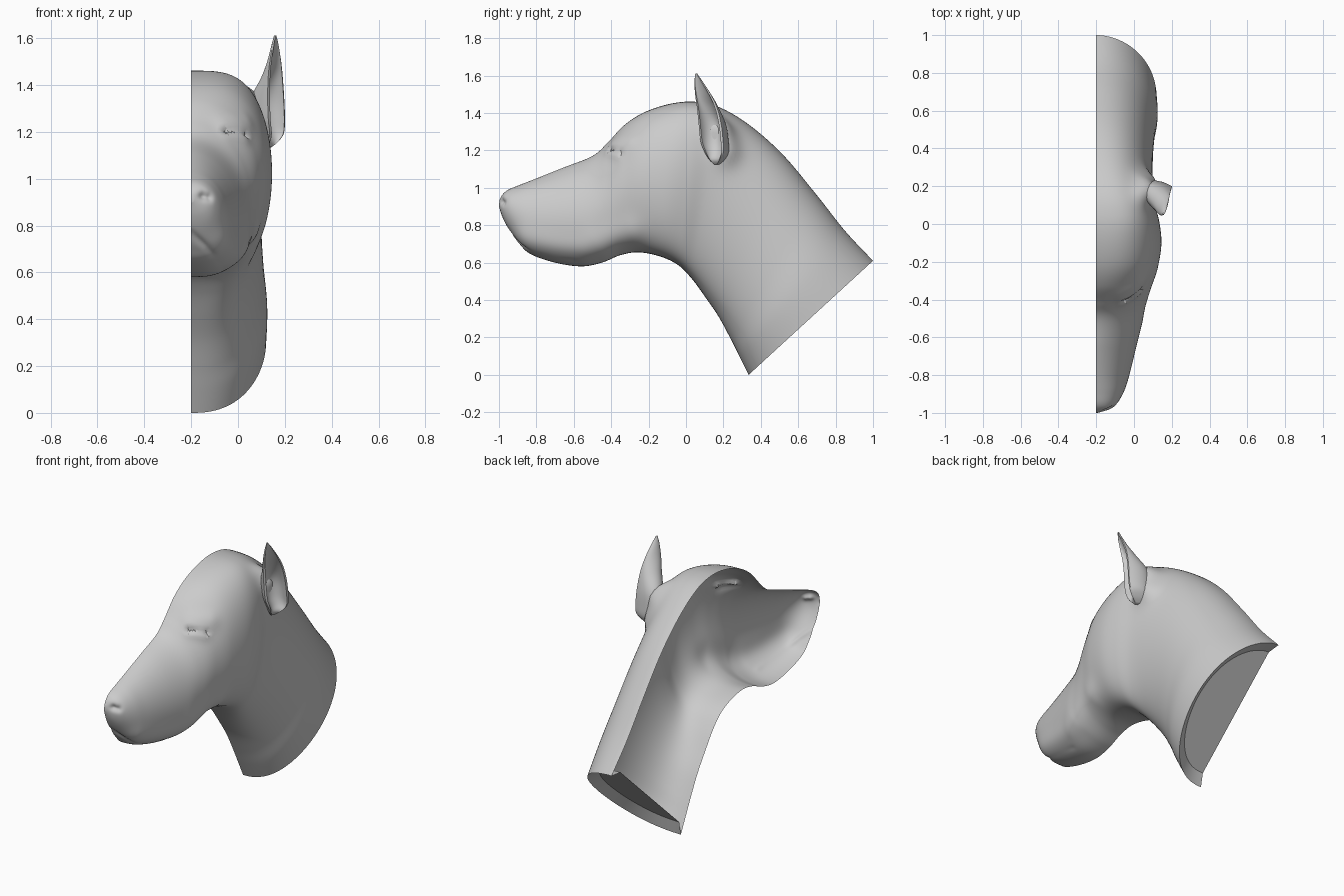
import bpy, bmesh, math
from mathutils import Vector

if "Cube" in bpy.data.objects:
    bpy.data.objects.remove(bpy.data.objects["Cube"])

MID = -0.2  # open symmetry plane of the half head


def catmull(rows, steps):
    """Smoothly interpolate rows of numbers."""
    r = [rows[0]] + rows + [rows[-1]]
    out = []
    for i in range(1, len(r) - 2):
        for s in range(steps):
            t = s / steps
            out.append([0.5 * (2 * b + (c - a) * t + (2 * a - 5 * b + 4 * c - d) * t * t
                               + (3 * b - a - 3 * c + d) * t ** 3)
                        for a, b, c, d in zip(r[i - 1], r[i], r[i + 1], r[i + 2])])
    return out + [list(rows[-1])]


def loft(bm, rings, closed):
    vs = [[bm.verts.new(p) for p in ring] for ring in rings]
    n = len(rings[0])
    for a, b in zip(vs, vs[1:]):
        for j in range(n if closed else n - 1):
            k = (j + 1) % n
            bm.faces.new((a[j], a[k], b[k], b[j]))
    return vs


def finish(bm, name, angle):
    me = bpy.data.meshes.new(name)
    bm.to_mesh(me)
    bm.free()
    ob = bpy.data.objects.new(name, me)
    bpy.context.collection.objects.link(ob)
    bpy.ops.object.select_all(action='DESELECT')
    ob.select_set(True)
    bpy.context.view_layer.objects.active = ob
    bpy.ops.object.shade_smooth_by_angle(angle=math.radians(angle))
    return ob


# Head and neck sections: top y, z, bottom y, z, half width, widest height fraction, roundness
sections = [
    (-.997, .935, -1.0, .90, .012, .5, 1),
    (-.98, .965, -.98, .84, .075, .5, .85),
    (-.95, .99, -.945, .775, .112, .52, .82),
    (-.89, 1.015, -.89, .70, .145, .54, .8),
    (-.80, 1.05, -.83, .645, .17, .56, .82),
    (-.65, 1.11, -.70, .60, .205, .57, .85),
    (-.50, 1.17, -.56, .58, .24, .57, .85),
    (-.42, 1.24, -.45, .60, .26, .55, .85),
    (-.33, 1.335, -.35, .64, .29, .52, .8),
    (-.22, 1.405, -.25, .655, .325, .51, .68),
    (-.08, 1.45, -.13, .63, .345, .52, .58),
    (.05, 1.46, -.04, .585, .335, .5, .55),
    (.18, 1.43, .03, .515, .31, .48, .62),
    (.34, 1.335, .10, .42, .30, .48, .8),
    (.52, 1.175, .175, .31, .30, .48, .9),
    (.70, .96, .24, .19, .31, .48, .97),
    (.85, .77, .285, .10, .325, .49, 1.0),
    (1.0, .61, .335, .0, .32, .5, 1.03),
]
N = 64
rings = []
for ty, tz, by, bz, w, m, p in catmull(sections, 9):
    ring = []
    for j in range(N + 1):
        t = j / N
        th = math.pi * (0.4 * t + 0.6 * t * t * (3 - 2 * t))
        f = ((1 - math.cos(th)) / 2) ** (math.log(m) / math.log(0.5))
        x = MID + w * max(math.sin(th), 0) ** (p * (1 - .18 * f))
        ring.append((x, ty + (by - ty) * f, tz + (bz - tz) * f))
    rings.append(ring)
bm = bmesh.new()
vs = loft(bm, rings, False)
bm.faces.new(vs[0])
bmesh.ops.recalc_face_normals(bm, faces=bm.faces)
if sum(f.normal.x * f.calc_area() for f in bm.faces) < 0:
    bmesh.ops.reverse_faces(bm, faces=bm.faces)
bm.normal_update()

# Sculpted details: path of points, radius, height along the normal
details = [
    ([(-.05, -.40, 1.26), (.04, -.32, 1.25)], .05, .014),           # brow
    ([(-.04, -.41, 1.205), (.02, -.36, 1.185)], .035, .014),        # eyelids
    ([(-.05, -.415, 1.21), (.035, -.35, 1.19)], .014, -.028),       # eye slit
    ([(-.15, -.975, .925), (-.13, -.965, .92)], .018, -.025),       # nostril
    ([(-.2, -.955, .76), (-.13, -.90, .70), (-.08, -.84, .645),
      (-.05, -.70, .605), (-.05, -.60, .595)], .016, -.014),        # mouth
    ([(-.07, -.87, .73), (-.02, -.70, .69), (.0, -.56, .68)], .06, .01),  # lip
    ([(.02, -.46, .70), (.06, -.30, .76)], .08, .022),              # rear jaw
    ([(.09, .215, 1.20), (.08, .21, 1.30)], .075, .05),             # ear root
    ([(.06, .16, 1.38), (.08, .17, 1.33)], .06, .035),              # top of ear root
]


def seg_dist(p, a, b):
    d = b - a
    t = max(0, min(1, (p - a).dot(d) / d.length_squared))
    return (p - a - d * t).length


for path, rad, amt in details:
    pts = [Vector(q) for q in path]
    moves = []
    for v in bm.verts:
        d = min(seg_dist(v.co, a, b) for a, b in zip(pts, pts[1:]))
        if d < 3 * rad:
            moves.append((v, v.normal * amt * math.exp(-(d / rad) ** 2)))
    for v, off in moves:
        v.co += off
    bm.normal_update()
for ring in vs:
    ring[0].co.x = ring[-1].co.x = MID

# Recessed neck end
c = Vector((MID, .667, .305))
inward = Vector((0, -.67, .74)) * .05
inner = [bm.verts.new(c + (v.co - c) * .85 + inward) for v in vs[-1]]
for j in range(N):
    bm.faces.new((vs[-1][j], vs[-1][j + 1], inner[j + 1], inner[j]))
bm.faces.new(inner)
bmesh.ops.recalc_face_normals(bm, faces=bm.faces)
if sum(f.normal.x * f.calc_area() for f in bm.faces) < 0:
    bmesh.ops.reverse_faces(bm, faces=bm.faces)
finish(bm, "head_and_neck", 30)

# Ear: cupped rings given as z, centre x, y, half width, depth, hollow depth
ear = [
    (1.612, .158, .055, .004, .004, .3),
    (1.57, .16, .066, .024, .014, .4),
    (1.50, .16, .09, .048, .03, .6),
    (1.43, .16, .112, .062, .062, .7),
    (1.34, .162, .128, .07, .12, .6),
    (1.25, .165, .138, .07, .13, .5),
    (1.19, .165, .15, .058, .12, .35),
    (1.15, .145, .155, .035, .09, .1),
    (1.125, .12, .16, .01, .04, .0),
]
out = Vector((.85, -.5, 0)).normalized()
side = Vector((.5, .85, 0)).normalized()
rings = []
for z, cx, cy, a, b, h in catmull(ear, 5):
    o = Vector((cx, cy, z))
    arc = [math.pi * k / 20 for k in range(21)]
    ring = [o + side * a * math.cos(t) - out * b * math.sin(t) for t in arc]
    ring += [o + side * a * .82 * math.cos(t) - out * (b * h * math.sin(t) - .004)
             for t in reversed(arc)]
    rings.append(ring)
bm = bmesh.new()
vs = loft(bm, rings, True)
bm.faces.new(vs[0])
bm.faces.new(vs[-1])
bmesh.ops.recalc_face_normals(bm, faces=bm.faces)
finish(bm, "ear", 60)
